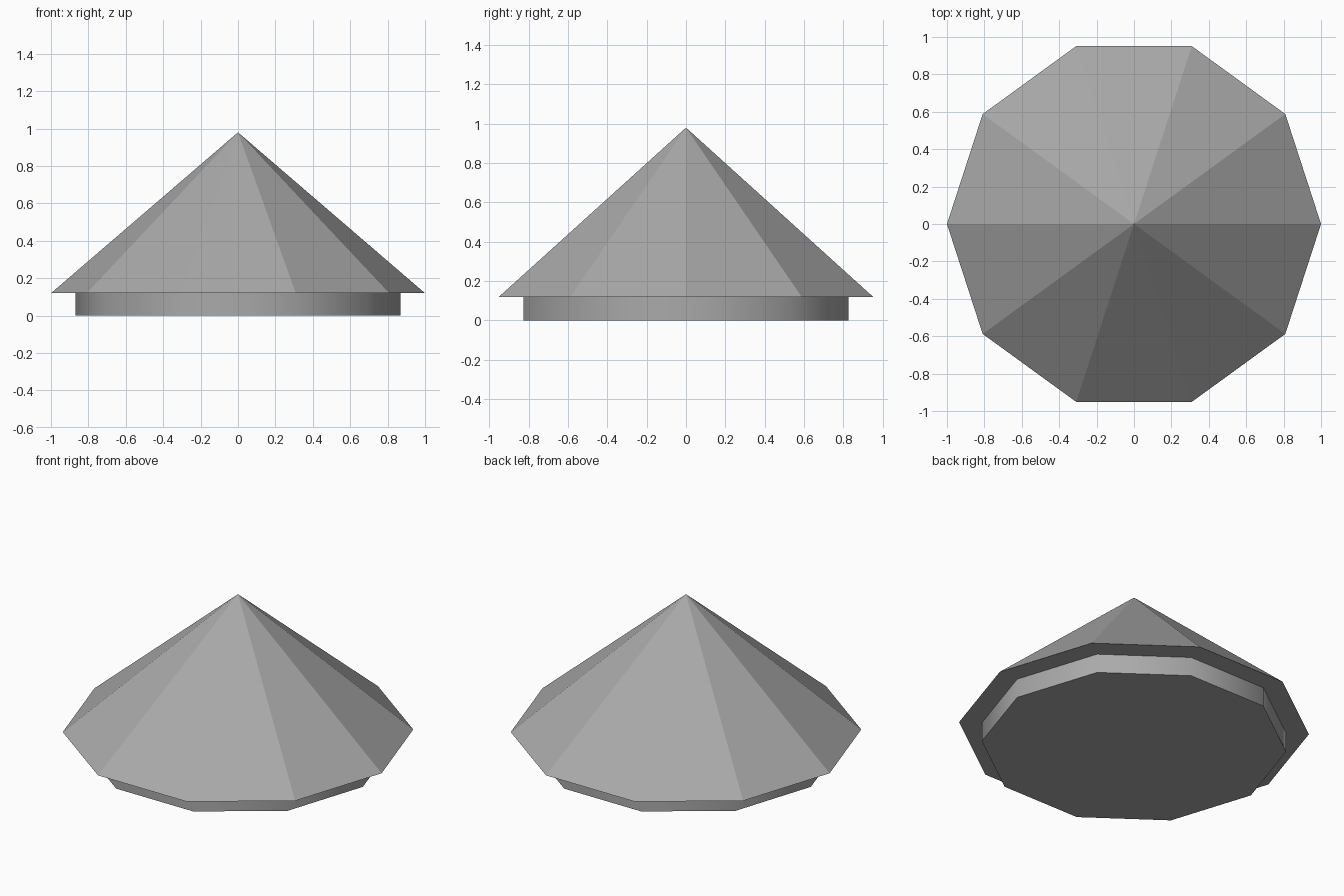
import bpy
import math

SIDES = 10
RIM_Z = 0.12    # height of the roof's lower edge
PEAK_Z = 0.98

cube = bpy.data.objects.get("Cube")
if cube:
    bpy.data.objects.remove(cube, do_unlink=True)

# Single grey material
grey = bpy.data.materials.new("grey")
grey.use_nodes = True
colour = (0.4, 0.4, 0.4, 1)
grey.diffuse_color = colour
grey.node_tree.nodes["Principled BSDF"].inputs["Base Color"].default_value = colour


def ten_sided(name, bottom_radius, top_radius, z0, z1):
    """Ten-sided solid with a corner on the x axis."""
    bpy.ops.mesh.primitive_cone_add(
        vertices=SIDES, radius1=bottom_radius, radius2=top_radius,
        depth=z1 - z0, location=(0, 0, (z0 + z1) / 2),
        rotation=(0, 0, math.pi / 2))
    obj = bpy.context.object
    obj.name = name
    bpy.ops.object.transform_apply(location=True, rotation=True, scale=True)
    obj.data.materials.append(grey)
    return obj


# Faceted pointed roof with overhanging rim
ten_sided("roof", 1.0, 0.0, RIM_Z, PEAK_Z)

# Inset base ring: softly shaded wall, crisp top and bottom edges
ten_sided("base", 0.87, 0.87, 0.0, RIM_Z)
bpy.ops.object.shade_smooth_by_angle(angle=math.radians(40))
